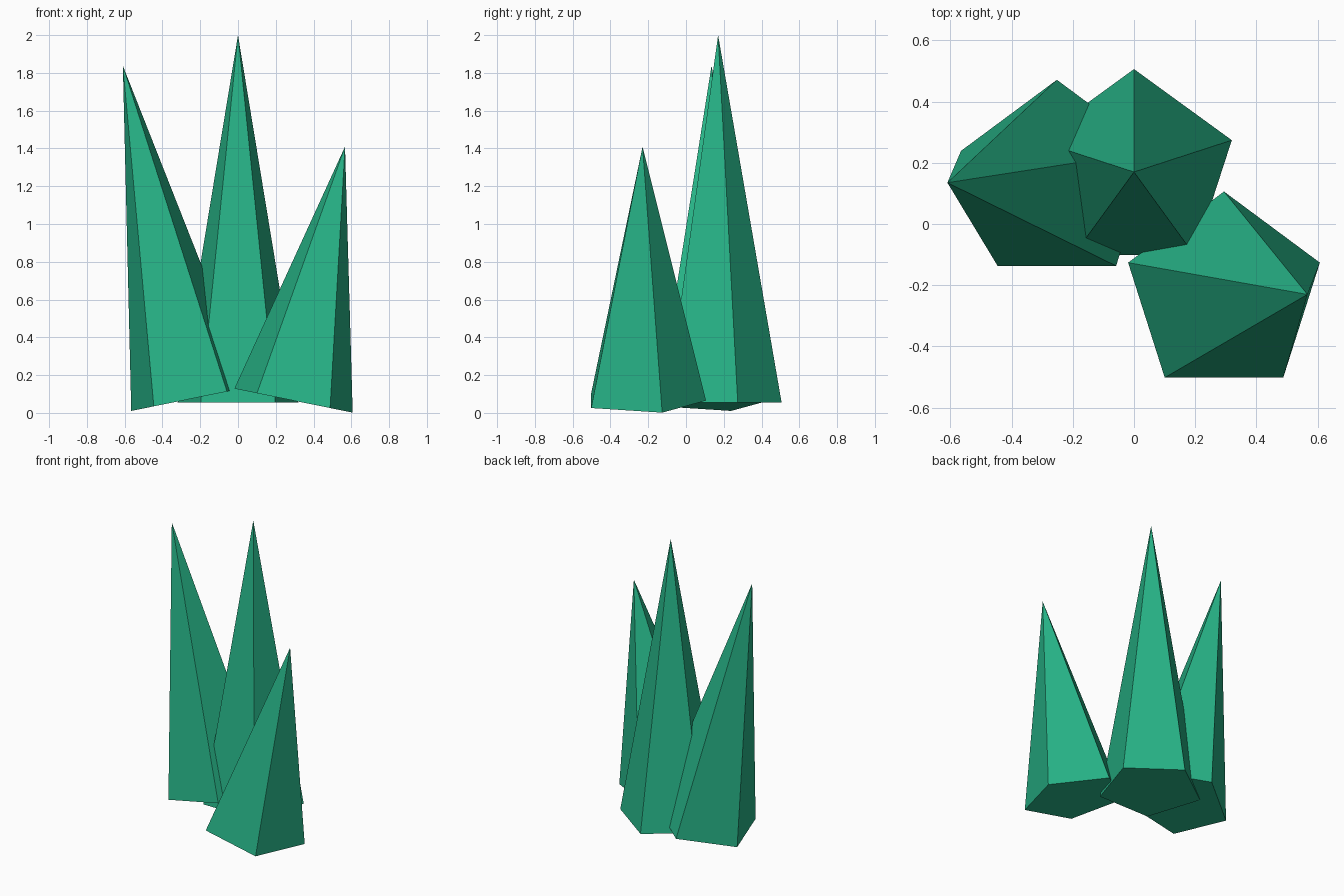
import bpy, bmesh, math
from mathutils import Matrix

if "Cube" in bpy.data.objects:
    bpy.data.objects.remove(bpy.data.objects["Cube"])

green = bpy.data.materials.new("emerald_green")
green.diffuse_color = (0.02, 0.45, 0.24, 1)
green.use_nodes = True
green.node_tree.nodes["Principled BSDF"].inputs["Base Color"].default_value = green.diffuse_color


def crystal(name, base, radius, length, tilt):
    """Five-sided spike standing on its base centre, leaning about y."""
    bm = bmesh.new()
    place = (Matrix.Translation(base) @ Matrix.Rotation(tilt, 4, 'Y')
             @ Matrix.Translation((0, 0, length / 2)))
    ring = [bm.verts.new((radius * math.sin(i * math.tau / 5),
                          radius * math.cos(i * math.tau / 5), -length / 2))
            for i in range(5)]
    tip = bm.verts.new((0, 0, length / 2))
    bm.faces.new(ring)
    for i in range(5):
        bm.faces.new((ring[i], ring[(i + 1) % 5], tip))
    bm.transform(place)
    bmesh.ops.recalc_face_normals(bm, faces=bm.faces)
    me = bpy.data.meshes.new(name)
    bm.to_mesh(me)
    bm.free()
    me.materials.append(green)
    ob = bpy.data.objects.new(name, me)
    bpy.context.collection.objects.link(ob)


# Upright middle spike and two leaning neighbours
crystal("middle_crystal", (0, 0.17, 0.055), 0.336, 1.945, 0)
crystal("left_crystal", (-0.252, 0.135, 0.074), 0.336, 1.80, -0.2)
crystal("right_crystal", (0.294, -0.23, 0.065), 0.336, 1.372, 0.2)
